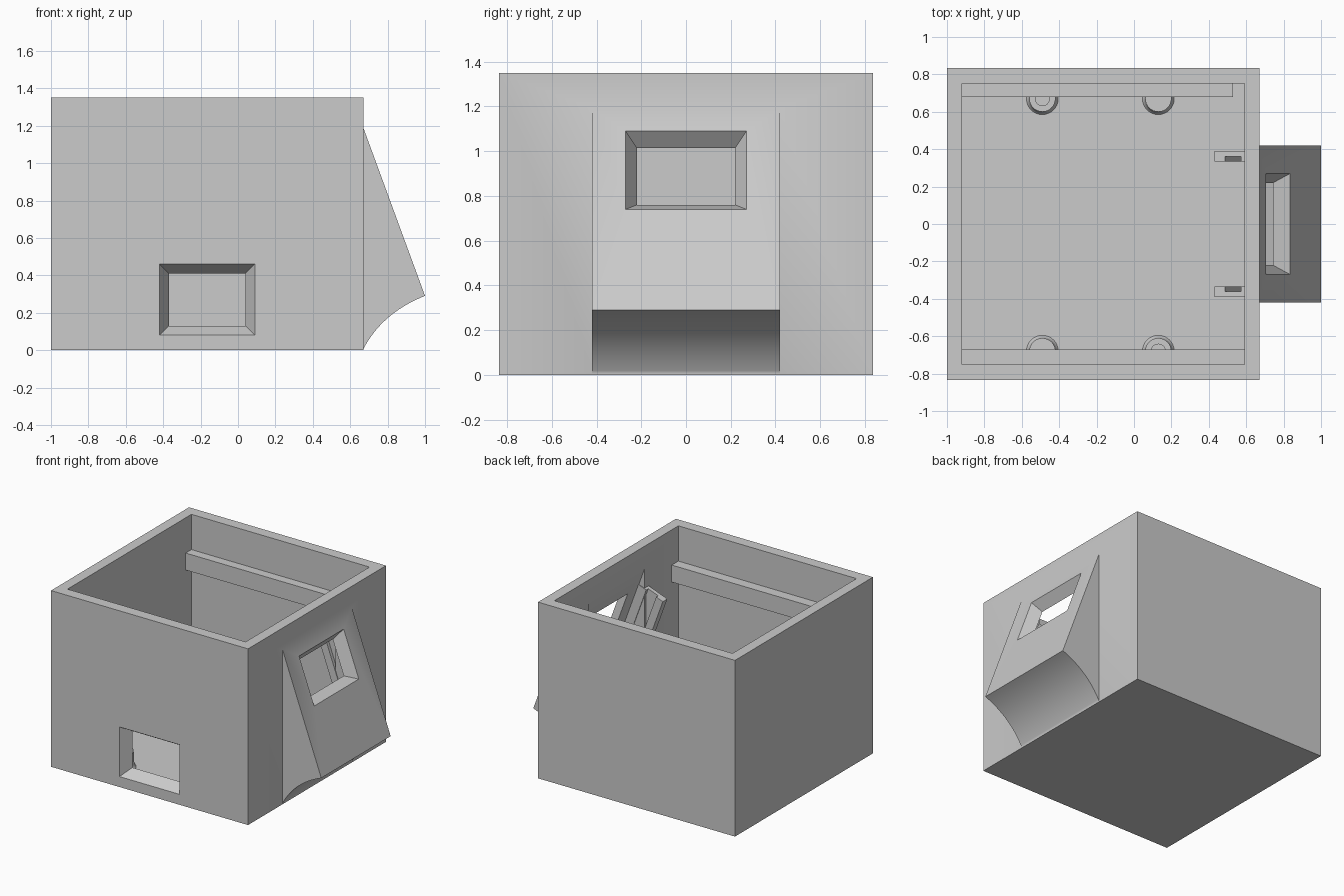
import bpy
import bmesh
import math
from mathutils import Vector

old = bpy.data.objects.get("Cube")
if old:
    bpy.data.objects.remove(old, do_unlink=True)

grey = bpy.data.materials.new("plain_grey")
grey.use_nodes = True
COLOUR = (0.6, 0.6, 0.6, 1)
grey.diffuse_color = COLOUR
grey.node_tree.nodes["Principled BSDF"].inputs["Base Color"].default_value = COLOUR


def loft(name, loop_a, loop_b):
    """Closed solid between two matching loops."""
    bm = bmesh.new()
    a = [bm.verts.new(p) for p in loop_a]
    b = [bm.verts.new(p) for p in loop_b]
    bm.faces.new(a)
    bm.faces.new(b)
    for i in range(len(a)):
        j = (i + 1) % len(a)
        bm.faces.new((a[i], a[j], b[j], b[i]))
    bmesh.ops.recalc_face_normals(bm, faces=bm.faces)
    mesh = bpy.data.meshes.new(name)
    bm.to_mesh(mesh)
    bm.free()
    mesh.materials.append(grey)
    ob = bpy.data.objects.new(name, mesh)
    bpy.context.collection.objects.link(ob)
    return ob


def prism(name, profile, y0, y1):
    """Side profile in x and z, drawn out along y."""
    return loft(name, [(x, y0, z) for x, z in profile], [(x, y1, z) for x, z in profile])


def block(name, x0, x1, y0, y1, z0, z1):
    return prism(name, [(x0, z0), (x1, z0), (x1, z1), (x0, z1)], y0, y1)


def boolean(ob, tool, operation):
    mod = ob.modifiers.new("boolean", "BOOLEAN")
    mod.operation, mod.solver, mod.object = operation, "EXACT", tool
    bpy.context.view_layer.objects.active = ob
    bpy.ops.object.modifier_apply(modifier=mod.name)
    bpy.data.objects.remove(tool, do_unlink=True)


def window_cutter(centre, inward, across, up, half_w, half_h, depth):
    """Tapered opening, lengthened a little past both faces."""
    def ring(t):
        w, h = half_w - 0.05 * t, half_h - 0.05 * t
        c = centre + inward * depth * t
        return [c + across * w * i + up * h * j
                for i, j in ((-1, -1), (1, -1), (1, 1), (-1, 1))]
    return loft("window_cutter", ring(-0.3), ring(1.3))


# Slanted hood frame of reference: distance down the slope and depth behind it
HOOD_TOP = Vector((0.67, 0, 1.19))
DOWN = Vector((0.33, 0, -0.9)).normalized()
INWARD = Vector((DOWN.z, 0, -DOWN.x))


def on_slope(s, u):
    p = HOOD_TOP + DOWN * s + INWARD * u
    return p.x, p.z


# Box body with hood
HALF = 0.835
body = block("box_body", -1, 0.67, -HALF, HALF, 0, 1.35)
start, bend, end = Vector((1, 0.29)), Vector((0.77, 0.2)), Vector((0.668, 0.002))
arc = []
for i in range(25):
    t = i / 24
    arc.append(tuple(start * (1 - t) ** 2 + bend * 2 * t * (1 - t) + end * t * t))
hood = prism("hood", [(0.64, 1.1), (0.668, 1.195)] + arc + [(0.64, 0.1)], -0.42, 0.42)
boolean(body, hood, "UNION")

# Hollow interior of box and hood
boolean(body, block("cavity", -0.92, 0.59, -0.75, 0.75, 0.08, 1.5), "DIFFERENCE")
inner = [on_slope(-0.1, 0.08), on_slope(0.83, 0.08), (0.76, 0.23), (0.66, 0.12), (0.56, 0.1)]
boolean(body, prism("hood_cavity", inner, -0.34, 0.34), "DIFFERENCE")

# Bevelled windows
front = window_cutter(Vector((-0.165, -HALF, 0.27)), Vector((0, 1, 0)),
                      Vector((1, 0, 0)), Vector((0, 0, 1)), 0.255, 0.19, 0.085)
boolean(body, front, "DIFFERENCE")
side = window_cutter(HOOD_TOP + DOWN * 0.293, INWARD, Vector((0, 1, 0)),
                     -DOWN, 0.27, 0.186, 0.08)
boolean(body, side, "DIFFERENCE")

# Rails along the inside walls
block("front_rail", -0.925, 0.595, -0.755, -0.67, 0.95, 1.08)
block("back_rail", -0.925, 0.53, 0.68, 0.755, 0.95, 1.08)

# Slotted holders beside the hood opening
for side_name, sign in (("left", 1), ("right", -1)):
    shape = [on_slope(s, u) for s, u in ((0.124, 0.08), (0.124, 0.3), (0.62, 0.3), (0.62, 0.08))]
    holder = prism(side_name + "_holder", shape, sign * 0.335, sign * 0.39)
    slot = [on_slope(s, u) for s, u in ((0.05, 0.15), (0.05, 0.24), (0.55, 0.24), (0.55, 0.15))]
    boolean(holder, prism("slot", slot, sign * 0.3, sign * 0.36), "DIFFERENCE")


def post(name, x, y, stub):
    """Floor post with a flared foot."""
    profile = [(0.09, 0.075), (0.08, 0.085), (0.073, 0.1), (0.07, 0.12), (0.07, 0.2)]
    if stub:
        profile += [(0.04, 0.2), (0.04, 0.25)]
    bm = bmesh.new()
    n = 32
    rings = [[bm.verts.new((x + r * math.cos(math.tau * k / n),
                            y + r * math.sin(math.tau * k / n), z)) for k in range(n)]
             for r, z in profile]
    for a, b in zip(rings, rings[1:]):
        for k in range(n):
            bm.faces.new((a[k], a[(k + 1) % n], b[(k + 1) % n], b[k]))
    bm.faces.new(rings[-1])
    bm.faces.new(rings[0][::-1])
    mesh = bpy.data.meshes.new(name)
    bm.to_mesh(mesh)
    bm.free()
    mesh.materials.append(grey)
    ob = bpy.data.objects.new(name, mesh)
    bpy.context.collection.objects.link(ob)


# Floor posts
post("back_post_right", -0.49, 0.67, True)
post("back_post_left", 0.13, 0.67, False)
post("front_post_right", -0.49, -0.68, False)
post("front_post_left", 0.13, -0.68, True)

# Smooth curves, sharp corners
bpy.ops.object.select_all(action="DESELECT")
for ob in bpy.context.scene.objects:
    if ob.type == "MESH" and ob.data.materials and ob.data.materials[0] == grey:
        ob.select_set(True)
        bpy.context.view_layer.objects.active = ob
bpy.ops.object.shade_smooth_by_angle(angle=math.radians(30))
